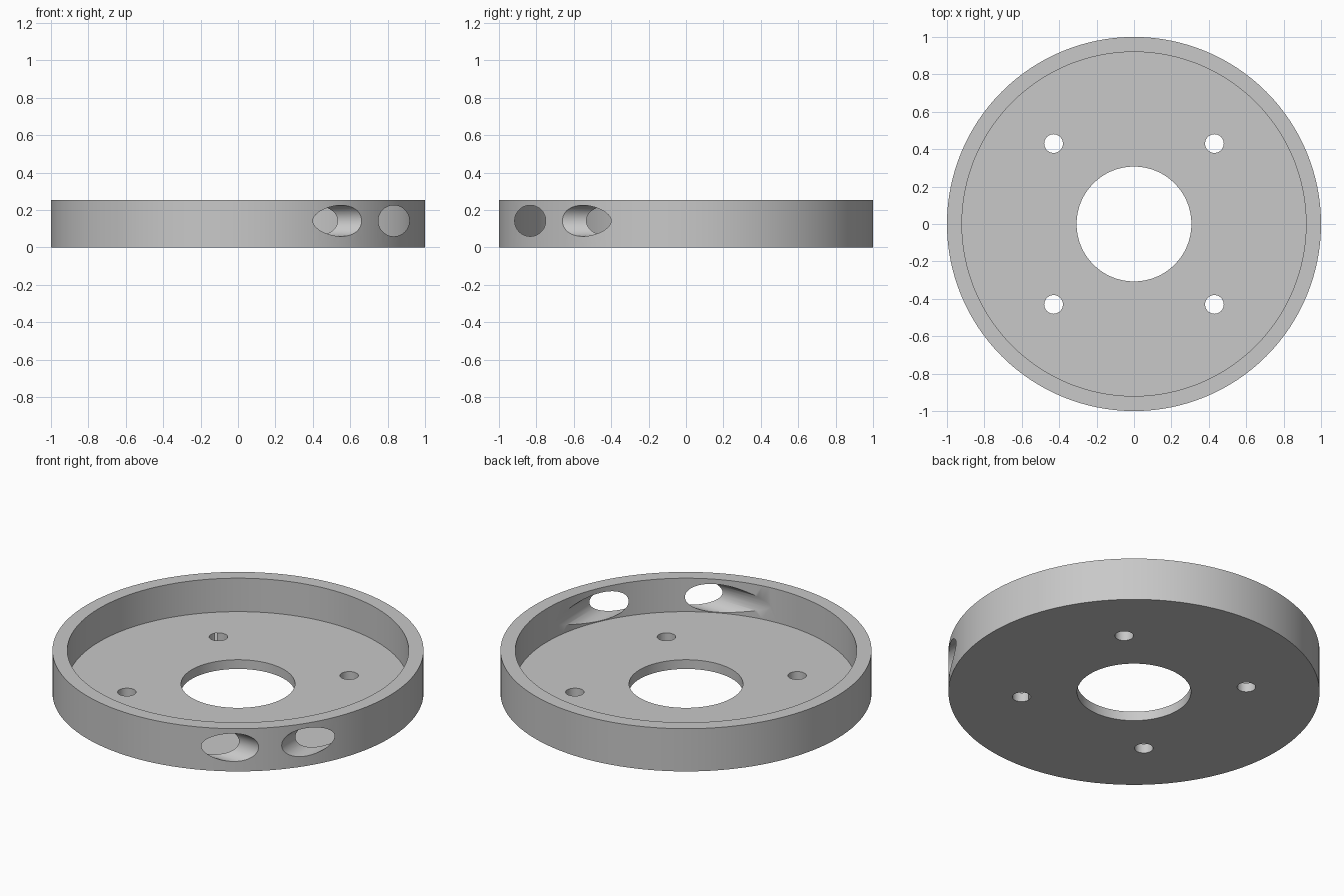
import bpy, bmesh, math
from mathutils import Vector

cube = bpy.data.objects.get("Cube")
if cube:
    bpy.data.objects.remove(cube, do_unlink=True)

SEGMENTS = 128
FLOOR, HEIGHT = 0.055, 0.254
BORE, INNER, OUTER = 0.307, 0.92, 1.0

grey = bpy.data.materials.new("plain_grey")
grey.use_nodes = True
colour = (0.58, 0.58, 0.58, 1)
grey.diffuse_color = colour
grey.node_tree.nodes["Principled BSDF"].inputs["Base Color"].default_value = colour


def lathe(name, profile):
    """Revolve a closed (radius, height) profile around z."""
    bm = bmesh.new()
    verts = [bm.verts.new((r, 0, z)) for r, z in profile]
    edges = [bm.edges.new((v, verts[(i + 1) % len(verts)])) for i, v in enumerate(verts)]
    bmesh.ops.spin(bm, geom=verts + edges, cent=(0, 0, 0), axis=(0, 0, 1),
                   angle=math.tau, steps=SEGMENTS, use_merge=True)
    bmesh.ops.remove_doubles(bm, verts=bm.verts, dist=1e-5)
    bmesh.ops.recalc_face_normals(bm, faces=bm.faces)
    mesh = bpy.data.meshes.new(name)
    bm.to_mesh(mesh)
    bm.free()
    obj = bpy.data.objects.new(name, mesh)
    bpy.context.collection.objects.link(obj)
    mesh.materials.append(grey)
    return obj


def drill(target, start, end, radius, sides):
    """Cut a round hole through the target from start to end."""
    start, end = Vector(start), Vector(end)
    axis = end - start
    bpy.ops.mesh.primitive_cylinder_add(
        vertices=sides, radius=radius, depth=axis.length, location=(start + end) / 2,
        rotation=axis.to_track_quat('Z', 'Y').to_euler())
    cutter = bpy.context.object
    cutter.name = "hole_cutter"
    cutter.hide_render = True
    cutter.data.materials.append(grey)
    mod = target.modifiers.new("hole", 'BOOLEAN')
    mod.operation, mod.solver, mod.object = 'DIFFERENCE', 'EXACT', cutter
    bpy.context.view_layer.objects.active = target
    bpy.ops.object.modifier_apply(modifier=mod.name)
    bpy.data.objects.remove(cutter, do_unlink=True)


# Shallow dish with a raised rim and a central bore
dish = lathe("flanged_dish", [(BORE, 0), (OUTER, 0), (OUTER, HEIGHT),
                              (INNER, HEIGHT), (INNER, FLOOR), (BORE, FLOOR)])

# Four bolt holes through the floor
for sx in (-1, 1):
    for sy in (-1, 1):
        x, y = 0.43 * sx, 0.43 * sy
        drill(dish, (x, y, -0.1), (x, y, 0.15), 0.05, 32)

# Two perpendicular side ports through the front left part of the rim
PORT, PORT_Z, PORT_R = 0.833, 0.142, 0.083
drill(dish, (PORT, -1.2, PORT_Z), (PORT, 0, PORT_Z), PORT_R, 48)
drill(dish, (1.2, -PORT, PORT_Z), (0, -PORT, PORT_Z), PORT_R, 48)

# Smooth round walls, crisp rims
bpy.ops.object.select_all(action='DESELECT')
dish.select_set(True)
bpy.context.view_layer.objects.active = dish
bpy.ops.object.shade_smooth_by_angle(angle=math.radians(30))
